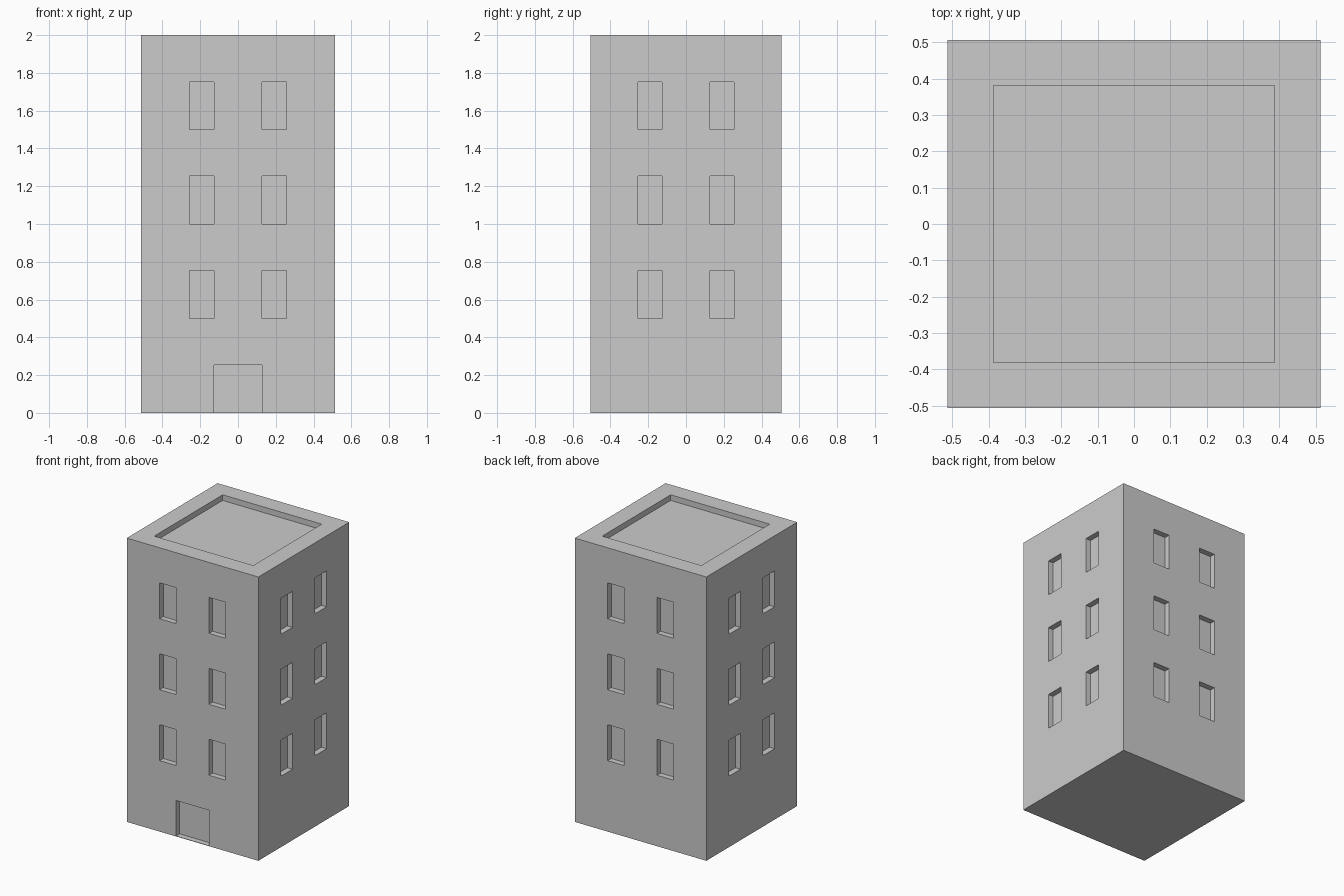
import bpy, bmesh
from mathutils import Matrix, Vector

if "Cube" in bpy.data.objects:
    bpy.data.objects.remove(bpy.data.objects["Cube"])

W, D, H = 0.513, 0.506, 2.0     # half width, half depth, height
DEPTH = 0.04                    # depth of every recess


def add_box(bm, lo, hi):
    lo, hi = Vector(lo), Vector(hi)
    m = Matrix.Translation((lo + hi) / 2) @ Matrix.Diagonal((*(hi - lo), 1))
    bmesh.ops.create_cube(bm, size=1, matrix=m)


def make_object(name, bm):
    mesh = bpy.data.meshes.new(name)
    bm.to_mesh(mesh)
    bm.free()
    obj = bpy.data.objects.new(name, mesh)
    bpy.context.collection.objects.link(obj)
    return obj


# Tower block
bm = bmesh.new()
add_box(bm, (-W, -D, 0), (W, D, H))
tower = make_object("tower", bm)

# Window recesses on all four walls, three floors
cut = bmesh.new()
OUT = 0.05
for z in (0.5, 1.0, 1.5):
    z0, z1 = z, z + 0.253
    for s in (-1, 1):
        x0, x1 = sorted((s * W / 4, s * W / 2))
        y0, y1 = sorted((s * D / 4, s * D / 2))
        add_box(cut, (x0, -D - OUT, z0), (x1, -D + DEPTH, z1))
        add_box(cut, (x0, D - DEPTH, z0), (x1, D + OUT, z1))
        add_box(cut, (-W - OUT, y0, z0), (-W + DEPTH, y1, z1))
        add_box(cut, (W - DEPTH, y0, z0), (W + OUT, y1, z1))

# Door recess with a thin floor
add_box(cut, (-W / 4, -D - OUT, 0.003), (W / 4, -D + DEPTH, 0.253))

# Sunken roof inside the parapet
add_box(cut, (-W * 0.753, -D * 0.753, H - DEPTH), (W * 0.753, D * 0.753, H + OUT))

cutter = make_object("recess_cutter", cut)
cutter.hide_render = True

# Carve the recesses
mod = tower.modifiers.new("recesses", "BOOLEAN")
mod.operation = "DIFFERENCE"
mod.solver = "EXACT"
mod.object = cutter
bpy.context.view_layer.objects.active = tower
tower.select_set(True)
bpy.ops.object.modifier_apply(modifier=mod.name)
bpy.data.objects.remove(cutter)
